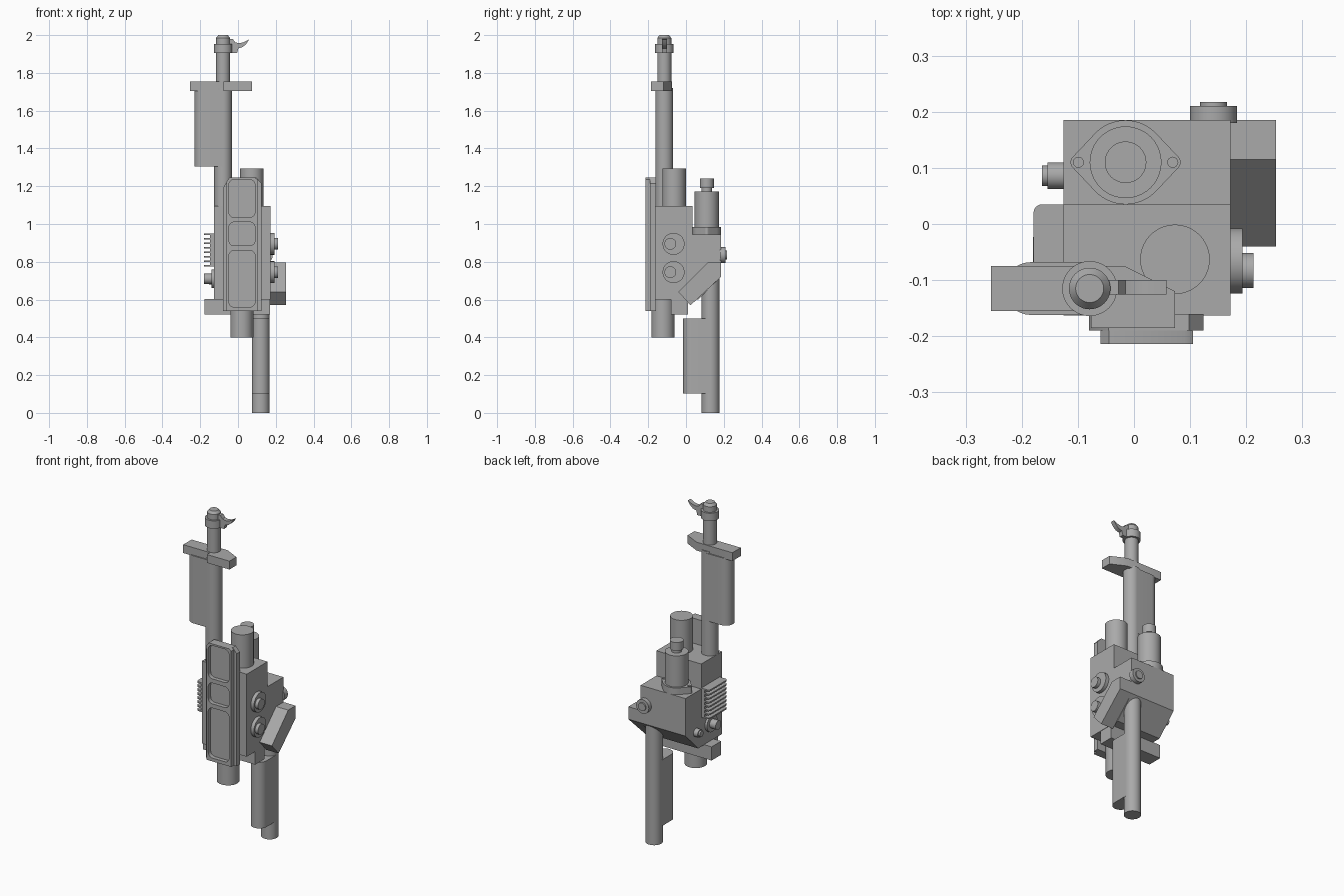
import bpy, bmesh
from math import pi, cos, sin, acos, radians
from mathutils import Vector

cube = bpy.data.objects.get("Cube")
if cube:
    bpy.data.objects.remove(cube, do_unlink=True)

grey = bpy.data.materials.new("plain grey")
grey.use_nodes = True
GREY = (0.4, 0.4, 0.4, 1)
grey.diffuse_color = GREY
grey.node_tree.nodes["Principled BSDF"].inputs["Base Color"].default_value = GREY


def finish(obj):
    obj.data.materials.append(grey)
    bpy.ops.object.select_all(action='DESELECT')
    obj.select_set(True)
    bpy.context.view_layer.objects.active = obj
    bpy.ops.object.shade_smooth_by_angle(angle=radians(35))
    return obj


def place(axis, u, v, w):
    """Turn profile coordinates u, v at depth w into a point."""
    return Vector({'x': (w, u, v), 'y': (u, w, v), 'z': (u, v, w)}[axis])


def from_rings(name, axis, rings):
    """Skin a stack of (profile, depth) rings and cap both ends."""
    bm = bmesh.new()
    loops = [[bm.verts.new(place(axis, u, v, w)) for u, v in pts] for pts, w in rings]
    n = len(loops[0])
    for a, b in zip(loops, loops[1:]):
        for i in range(n):
            j = (i + 1) % n
            bm.faces.new((a[i], a[j], b[j], b[i]))
    bm.faces.new(loops[0])
    bm.faces.new(loops[-1])
    bmesh.ops.recalc_face_normals(bm, faces=bm.faces)
    mesh = bpy.data.meshes.new(name)
    bm.to_mesh(mesh)
    bm.free()
    obj = bpy.data.objects.new(name, mesh)
    bpy.context.collection.objects.link(obj)
    return finish(obj)


def prism(name, axis, pts, lo, hi):
    return from_rings(name, axis, [(pts, lo), (pts, hi)])


def arc(u, v, r, start, end, n):
    return [(u + r * cos(start + (end - start) * i / n),
             v + r * sin(start + (end - start) * i / n)) for i in range(n + 1)]


def circle(u, v, r, n=40):
    return arc(u, v, r, 0, 2 * pi, n)[:-1]


def rect(u0, u1, v0, v1):
    return [(u0, v0), (u1, v0), (u1, v1), (u0, v1)]


def round_rect(u0, u1, v0, v1, r):
    corners = ((u1, v1, -1, -1), (u0, v1, 1, -1), (u0, v0, 1, 1), (u1, v0, -1, 1))
    pts = []
    for k, (u, v, su, sv) in enumerate(corners):
        pts += arc(u + su * r, v + sv * r, r, k * pi / 2, (k + 1) * pi / 2, 6)
    return pts


def turned(name, axis, u, v, steps):
    """Round part from (radius, depth) steps along an axis."""
    return from_rings(name, axis, [(circle(u, v, r), w) for r, w in steps])


def pierced(name, outlines, thickness, location, upright):
    """Flat plate whose inner outlines become holes."""
    cu = bpy.data.curves.new(name, 'CURVE')
    cu.dimensions, cu.fill_mode, cu.extrude = '2D', 'BOTH', thickness / 2
    for pts in outlines:
        s = cu.splines.new('POLY')
        s.points.add(len(pts) - 1)
        for p, (u, v) in zip(s.points, pts):
            p.co = (u, v, 0, 1)
        s.use_cyclic_u = True
    obj = bpy.data.objects.new(name, cu)
    bpy.context.collection.objects.link(obj)
    obj.location = location
    obj.rotation_euler.x = pi / 2 if upright else 0
    bpy.ops.object.select_all(action='DESELECT')
    obj.select_set(True)
    bpy.context.view_layer.objects.active = obj
    bpy.ops.object.convert(target='MESH')
    return finish(bpy.context.view_layer.objects.active)


# Main housing: stepped top, sloped underside at the back
prism("housing", 'x', [(-.163, .6), (.065, .6), (.185, .72), (.185, .945),
                       (.035, .945), (.035, 1.095), (-.163, 1.095)], -.126, .172)
prism("lower_crossbar", 'x', rect(-.08, .01, .52, .602), -.177, .17)
prism("slanted_side_block", 'x', [(-.04, .64), (.024, .57), (.185, .72),
                                  (.185, .795), (.115, .795)], .17, .253)

# Front rail: chamfered backing plate and a frame with three pockets
prism("rail_backing", 'y', [(-.08, .54), (.124, .54), (.124, 1.215), (.098, 1.245),
                            (-.045, 1.245), (-.08, 1.19)], -.19, -.16)
frame = [(-.06, .54), (.105, .54), (.105, 1.235), (.09, 1.245), (-.045, 1.245), (-.06, 1.225)]
pockets = [round_rect(-.048, .09, lo, hi, .028)
           for lo, hi in ((.56, .86), (.885, 1.01), (1.035, 1.235))]
pierced("rail_frame", [frame] + pockets, .024, (0, -.202, 0), True)

# Upper tube with its rounded side fin and guard plate
BX, BY, R = -.079, -.115, .047
turned("upper_tube", 'z', BX, BY, [(R, .65), (R, 1.72)])
prism("upper_fin", 'z', [(BX, BY - R)] + [(BX, BY + R)]
      + arc(-.184, BY, R, pi / 2, 3 * pi / 2, 16), 1.305, 1.71)
prism("guard_plate", 'z', [(-.255, -.155), (-.077, -.155), (-.077, -.185), (.073, -.185),
                           (.073, -.12), (-.017, -.075), (-.255, -.075)], 1.705, 1.755)
turned("top_rod", 'z', BX, BY, [(.037, 1.75), (.037, 1.91)])
turned("top_collar", 'z', BX, BY, [(.049, 1.905), (.049, 1.952)])
turned("top_cap", 'z', BX, BY, [(.037, 1.95), (.037, 1.985), (.025, 2.0)])
prism("thumb_lever", 'y', [(-.05, 1.905), (-.005, 1.905), (.002, 1.93), (.025, 1.937),
                           (.043, 1.952), (.058, 1.976), (.03, 1.962), (.005, 1.957),
                           (-.015, 1.962), (-.028, 1.98), (-.05, 1.98)], -.126, -.1)

# Lower tube with its rounded front fin
LX, LY = .12, .13
turned("lower_tube", 'z', LX, LY, [(R, 0), (R, .75)])
prism("lower_fin", 'z', [(LX + R, LY), (LX - R, LY)]
      + arc(LX, .032, R, pi, 2 * pi, 16), .103, .5)

# Large upright cylinders
turned("top_cylinder", 'z', .073, -.063, [(.062, 1.05), (.062, 1.295)])
turned("bottom_cylinder", 'z', .02, -.122, [(.061, .4), (.061, .65)])

# Rear cylinder with an eared flange and knob
FX, FY = -.015, .11
ear_d, ear_r, hub_r = .084, .014, .075
t = acos((hub_r - ear_r) / ear_d)
outline = (arc(ear_d, 0, ear_r, -t, t, 8) + arc(0, 0, hub_r, t, pi - t, 16)
           + arc(-ear_d, 0, ear_r, pi - t, pi + t, 8)
           + arc(0, 0, hub_r, pi + t, 2 * pi - t, 16))
holes = [circle(s * ear_d, 0, .009, 16) for s in (-1, 1)]
pierced("rear_flange", [outline] + holes, .04, (FX, FY, .965), False)
turned("rear_cylinder", 'z', FX, FY, [(.064, .96), (.064, 1.172)])
turned("rear_knob", 'z', FX, FY, [(.027, 1.165), (.027, 1.19), (.037, 1.19), (.037, 1.24)])

# Stepped round fittings on the sides and back
for name, z in (("upper_side_port", .895), ("lower_side_port", .745)):
    turned(name + "_disc", 'x', -.066, z, [(.058, .16), (.058, .193)])
    turned(name + "_stud", 'x', -.083, z, [(.031, .19), (.031, .213)])
turned("back_port", 'y', .142, .835, [(.042, .18), (.042, .21), (.024, .21), (.024, .217)])
turned("large_plug", 'x', -.05, .71, [(.05, -.12), (.05, -.14), (.027, -.14), (.027, -.18)])
turned("small_plug", 'x', .086, .705, [(.024, -.12), (.024, -.154), (.018, -.154), (.018, -.164)])

# Cooling fins
prism("cooler_base", 'x', rect(-.14, .035, .775, .95), -.148, -.12)
fin = round_rect(-.179, -.1, -.14, .035, .015)
for i in range(8):
    z = .775 + i * .0239
    prism(f"cooler_fin_{i + 1}", 'z', fin, z, z + .0085)
